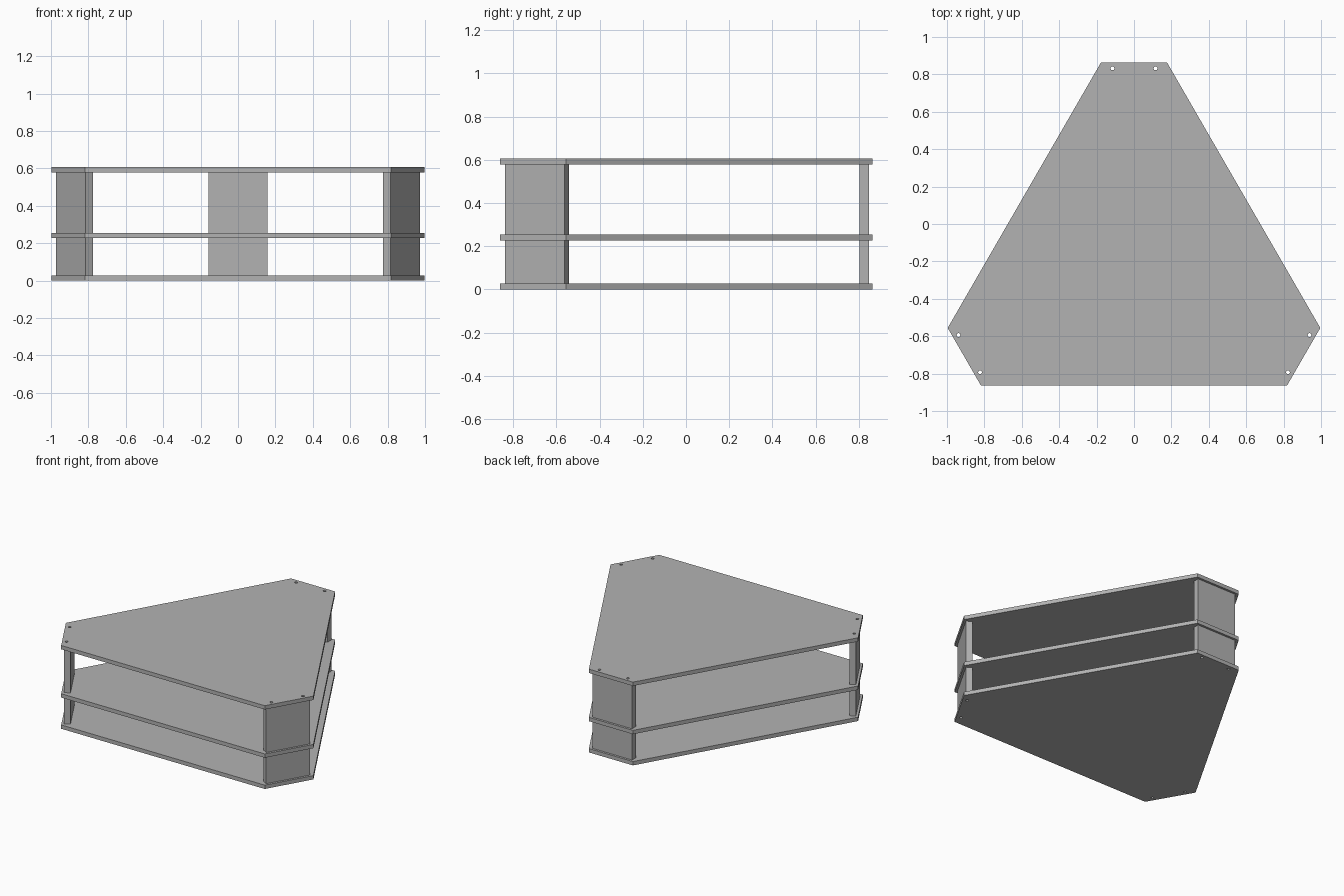
import bpy
from math import cos, sin, pi, radians

if "Cube" in bpy.data.objects:
    bpy.data.objects.remove(bpy.data.objects["Cube"], do_unlink=True)

CENTRE_Y = -0.185        # axis of the three-fold symmetry
CORNER_R = 1.048         # axis to the cut corner edge
CORNER_HALF = 0.177      # half length of the cut corner edge
PANEL_IN, PANEL_OUT, PANEL_HALF = 0.988, 1.032, 0.159
HOLE_R, HOLE_U, HOLE_RADIUS = 1.017, 0.115, 0.01
THICK = 0.028
SHELVES = {"bottom_shelf": 0.0, "middle_shelf": 0.227, "top_shelf": 0.578}
CORNERS = {"back": 90, "left": -30, "right": 210}

grey = bpy.data.materials.new("plain_grey")
grey.use_nodes = True
colour = (0.45, 0.45, 0.45, 1)
grey.diffuse_color = colour
grey.node_tree.nodes["Principled BSDF"].inputs["Base Color"].default_value = colour


def place(r, u, angle):
    """Point at distance r along a corner direction, u sideways."""
    a = radians(angle)
    return (r * cos(a) - u * sin(a), CENTRE_Y + r * sin(a) + u * cos(a))


def holes(angle):
    """Outlines of the two screw holes at a corner."""
    loops = []
    for side in (-1, 1):
        cx, cy = place(HOLE_R, side * HOLE_U, angle)
        loops.append([(cx + HOLE_RADIUS * cos(2 * pi * i / 24),
                       cy + HOLE_RADIUS * sin(2 * pi * i / 24)) for i in range(24)])
    return loops


def board(name, loops, bottom, top):
    """Extrude an outline with holes into a flat-faced solid mesh."""
    curve = bpy.data.curves.new(name + "_profile", "CURVE")
    curve.dimensions = "2D"
    curve.fill_mode = "BOTH"
    curve.extrude = (top - bottom) / 2
    for loop in loops:
        spline = curve.splines.new("POLY")
        spline.points.add(len(loop) - 1)
        for point, (x, y) in zip(spline.points, loop):
            point.co = (x, y, 0, 1)
        spline.use_cyclic_u = True
    temp = bpy.data.objects.new(name + "_profile", curve)
    bpy.context.collection.objects.link(temp)
    graph = bpy.context.evaluated_depsgraph_get()
    mesh = bpy.data.meshes.new_from_object(temp.evaluated_get(graph))
    bpy.data.objects.remove(temp, do_unlink=True)
    bpy.data.curves.remove(curve)
    mesh.name = name
    mesh.materials.clear()
    mesh.materials.append(grey)
    mesh.shade_flat()
    obj = bpy.data.objects.new(name, mesh)
    obj.location.z = (bottom + top) / 2
    bpy.context.collection.objects.link(obj)


# Shelves: triangle with cut corners, drilled at each corner
outline = [place(CORNER_R, u, angle) for angle in (90, 210, 330)
           for u in (-CORNER_HALF, CORNER_HALF)]
drilled = [loop for angle in CORNERS.values() for loop in holes(angle)]
for name, z in SHELVES.items():
    board(name, [outline] + drilled, z, z + THICK)

# Upright panels: one per corner on each level
levels = list(SHELVES.values())
for corner, angle in CORNERS.items():
    rect = [place(r, u, angle) for r, u in (
        (PANEL_IN, -PANEL_HALF), (PANEL_OUT, -PANEL_HALF),
        (PANEL_OUT, PANEL_HALF), (PANEL_IN, PANEL_HALF))]
    for level, low, high in zip(("lower", "upper"), levels, levels[1:]):
        board(f"{corner}_{level}_panel", [rect] + holes(angle), low + THICK, high)
